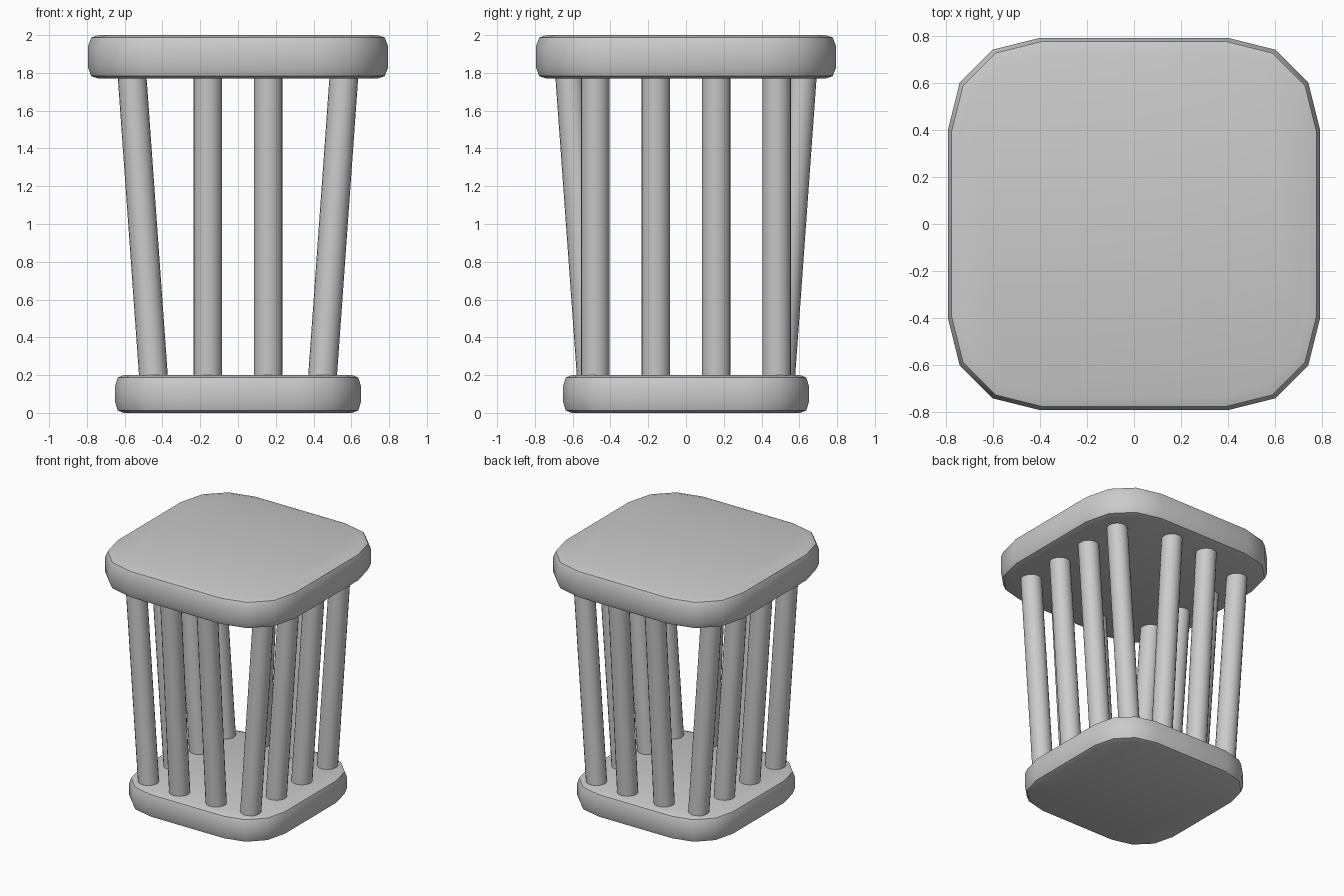
import bpy, bmesh, math
from mathutils import Vector

if "Cube" in bpy.data.objects:
    bpy.data.objects.remove(bpy.data.objects["Cube"])

# Rounded-square outline: one quarter, for a half width of 0.79
QUARTER = [(0.79, -0.4), (0.79, 0.4), (0.74, 0.6), (0.6, 0.74)]


def finish(obj):
    bpy.context.view_layer.objects.active = obj
    obj.select_set(True)
    bpy.ops.object.shade_smooth_by_angle(angle=math.radians(40))
    obj.select_set(False)


def slab(name, half, z0, z1):
    """Cushion-edged slab lofted from a rounded square."""
    outline = []
    for k in range(4):
        c, s = round(math.cos(k * math.pi / 2)), round(math.sin(k * math.pi / 2))
        outline += [(c * x - s * y, s * x + c * y) for x, y in QUARTER]
    # (scale, z) profile from bottom to top
    profile = [(0.93, z0), (0.98, z0 + 0.013), (1.0, z0 + 0.055),
               (1.0, z1 - 0.055), (0.98, z1 - 0.013), (0.93, z1)]
    bm = bmesh.new()
    rings = []
    for sc, z in profile:
        f = half / 0.79 * sc
        rings.append([bm.verts.new((x * f, y * f, z)) for x, y in outline])
    n = len(outline)
    for a, b in zip(rings, rings[1:]):
        for i in range(n):
            bm.faces.new((a[i], a[(i + 1) % n], b[(i + 1) % n], b[i]))
    bm.faces.new(rings[0][::-1])
    bm.faces.new(rings[-1])
    mesh = bpy.data.meshes.new(name)
    bm.to_mesh(mesh)
    bm.free()
    obj = bpy.data.objects.new(name, mesh)
    bpy.context.collection.objects.link(obj)
    finish(obj)


def rod(name, bottom, top):
    """Slanted round bar running between the slabs."""
    a, b = Vector(bottom), Vector(top)
    d = b - a
    bpy.ops.mesh.primitive_cylinder_add(
        vertices=20, radius=0.076, depth=d.length, location=(a + b) / 2,
        rotation=d.to_track_quat('Z', 'Y').to_euler())
    obj = bpy.context.object
    obj.name = name
    finish(obj)


# Top and base slabs
slab("top_slab", 0.793, 1.77, 2.0)
slab("base_slab", 0.65, 0.0, 0.2)

Z0, Z1 = 0.17, 1.8
# Side bars: four on each side, leaning outward
for s, side in ((-1, "left"), (1, "right")):
    for i, y in enumerate((-0.48, -0.16, 0.16, 0.48)):
        rod(f"{side}_bar_{i + 1}", (s * 0.446, y, Z0), (s * 0.562, y, Z1))

# Front and back bars: two on each, leaning outward
for s, side in ((-1, "front"), (1, "back")):
    for i, x in enumerate((-0.16, 0.16)):
        rod(f"{side}_bar_{i + 1}", (x, s * 0.5, Z0), (x, s * 0.617, Z1))
